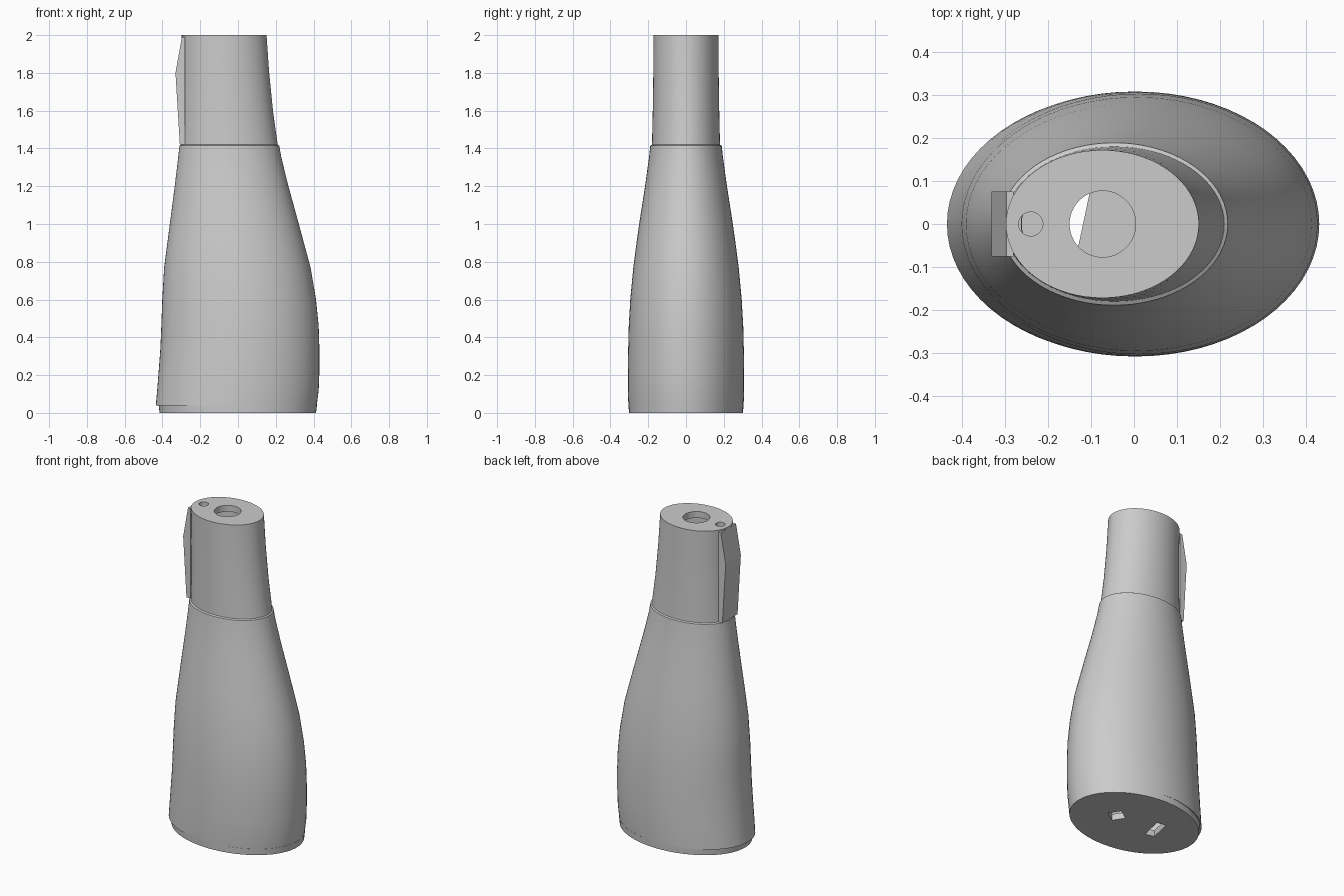
import bpy, bmesh, math

cube = bpy.data.objects.get("Cube")
if cube:
    bpy.data.objects.remove(cube)

grey = bpy.data.materials.new("plain grey")
grey.use_nodes = True
GREY = (0.6, 0.6, 0.6, 1)
grey.diffuse_color = GREY
grey.node_tree.nodes["Principled BSDF"].inputs["Base Color"].default_value = GREY


def finish(bm, name, smooth=True):
    bmesh.ops.recalc_face_normals(bm, faces=bm.faces)
    mesh = bpy.data.meshes.new(name)
    bm.to_mesh(mesh)
    bm.free()
    mesh.materials.append(grey)
    ob = bpy.data.objects.new(name, mesh)
    bpy.context.collection.objects.link(ob)
    if smooth:
        bpy.ops.object.select_all(action='DESELECT')
        ob.select_set(True)
        bpy.context.view_layer.objects.active = ob
        bpy.ops.object.shade_smooth_by_angle(angle=math.radians(25))
    return ob


def loft(name, sections, inset=0.0, sides=72):
    """Closed solid through oval sections (z, x min, x max, half depth)."""
    bm = bmesh.new()
    rings = []
    for z, x0, x1, ry in sections:
        cx, rx = (x0 + x1) / 2, (x1 - x0) / 2 - inset
        rings.append([bm.verts.new((cx + rx * math.cos(math.tau * i / sides),
                                    (ry - inset) * math.sin(math.tau * i / sides), z))
                      for i in range(sides)])
    for a, b in zip(rings, rings[1:]):
        for i in range(sides):
            j = (i + 1) % sides
            bm.faces.new((a[i], a[j], b[j], b[i]))
    bm.faces.new(rings[0][::-1])
    bm.faces.new(rings[-1])
    return finish(bm, name)


def cut(target, cutter):
    mod = target.modifiers.new(cutter.name, 'BOOLEAN')
    mod.operation, mod.solver, mod.object = 'DIFFERENCE', 'EXACT', cutter
    cutter.hide_render = True
    cutter.hide_set(True)


def hole_cutter(name, x, radius, z):
    bm = bmesh.new()
    bmesh.ops.create_cone(bm, cap_ends=True, segments=48, radius1=radius,
                          radius2=radius, depth=0.2)
    bmesh.ops.translate(bm, verts=bm.verts, vec=(x, 0, z))
    return finish(bm, name, False)


def slot_cutter(name, x, y, width, length, angle):
    bm = bmesh.new()
    bmesh.ops.create_cube(bm, size=1)
    bmesh.ops.scale(bm, verts=bm.verts, vec=(width, length, 0.2))
    ob = finish(bm, name, False)
    ob.location = (x, y, 0.02)
    ob.rotation_euler.z = math.radians(angle)
    return ob


# Hollow body: wide lower grip, small step, narrower neck
lower = [(0.04, -0.435, 0.417, 0.305), (0.12, -0.428, 0.427, 0.308),
         (0.22, -0.42, 0.431, 0.308), (0.34, -0.411, 0.431, 0.306),
         (0.46, -0.406, 0.427, 0.303), (0.6, -0.401, 0.413, 0.295),
         (0.77, -0.391, 0.384, 0.279), (0.9, -0.374, 0.349, 0.262),
         (1.0, -0.361, 0.322, 0.248), (1.2, -0.335, 0.267, 0.217),
         (1.35, -0.317, 0.23, 0.196), (1.415, -0.31, 0.218, 0.189)]
neck = [(1.42, -0.301, 0.21, 0.18), (1.6, -0.296, 0.185, 0.176),
        (1.8, -0.296, 0.165, 0.173), (2.0, -0.298, 0.151, 0.172)]
body = loft("body", lower + neck)

# Inner cavity and the two openings in the top
inner = [(0.0,) + lower[0][1:]] + lower[1:] + neck[:-1] + [(1.96,) + neck[-1][1:]]
cut(body, loft("cavity_cutter", inner, inset=0.035))
cut(body, hole_cutter("large_hole_cutter", -0.073, 0.077, 2.0))
cut(body, hole_cutter("small_hole_cutter", -0.24, 0.028, 2.0))

# Base plate with two angled slots
base = loft("base_plate", [(0, -0.415, 0.413, 0.302), (0.04, -0.42, 0.418, 0.304)])
cut(base, slot_cutter("long_slot_cutter", -0.145, 0.02, 0.06, 0.145, -12))
cut(base, slot_cutter("square_slot_cutter", 0.13, 0.0, 0.085, 0.08, 33))

# Wedge-shaped rib on the side of the neck
bm = bmesh.new()
profile = [(-0.308, 1.42), (-0.331, 1.8), (-0.297, 1.99), (-0.28, 1.99), (-0.28, 1.42)]
sides = [[bm.verts.new((x, s * 0.076, z)) for x, z in profile] for s in (-1, 1)]
bm.faces.new(sides[0])
bm.faces.new(sides[1][::-1])
for i in range(len(profile)):
    j = (i + 1) % len(profile)
    bm.faces.new((sides[0][i], sides[0][j], sides[1][j], sides[1][i]))
finish(bm, "neck_rib", False)
